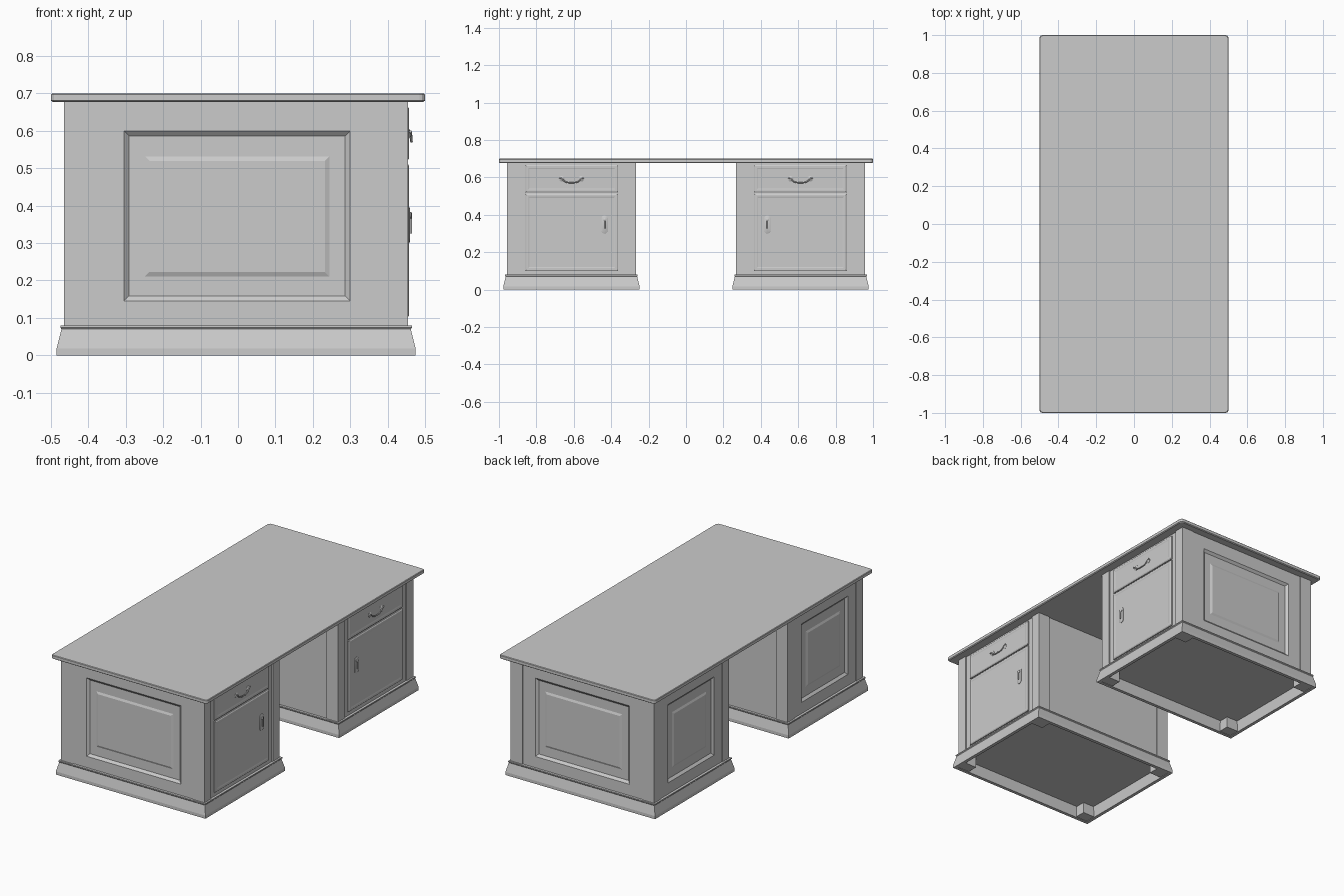
import bpy, bmesh, math

if "Cube" in bpy.data.objects:
    bpy.data.objects.remove(bpy.data.objects["Cube"])

# Pedestal extents (the +y pedestal is modelled, then mirrored across y = 0)
X0, X1, Y0, Y1, H = -0.465, 0.455, 0.268, 0.957, 0.678
POST_X, POST_Y = 0.075, 0.062


def finish(bm, name, mirror=True, bevel=0.0, smooth=False):
    bmesh.ops.recalc_face_normals(bm, faces=bm.faces[:])
    me = bpy.data.meshes.new(name)
    bm.to_mesh(me)
    bm.free()
    ob = bpy.data.objects.new(name, me)
    bpy.context.collection.objects.link(ob)
    add_mods(ob, mirror, bevel)
    if smooth:
        bpy.ops.object.select_all(action='DESELECT')
        ob.select_set(True)
        bpy.context.view_layer.objects.active = ob
        bpy.ops.object.shade_smooth_by_angle(angle=math.radians(35))
    return ob


def add_mods(ob, mirror, bevel=0.0):
    if bevel:
        b = ob.modifiers.new("edge", 'BEVEL')
        b.width, b.segments = bevel, 2
    if mirror:
        m = ob.modifiers.new("mirror", 'MIRROR')
        m.use_axis = (False, True, False)


def box(name, x0, x1, y0, y1, z0, z1, **kw):
    bm = bmesh.new()
    bmesh.ops.create_cube(bm, size=1)
    for v in bm.verts:
        v.co = ((x0 + x1) / 2 + v.co.x * (x1 - x0),
                (y0 + y1) / 2 + v.co.y * (y1 - y0),
                (z0 + z1) / 2 + v.co.z * (z1 - z0))
    return finish(bm, name, **kw)


def loft(name, rings, closed=False, **kw):
    """Bridge successive loops of points; cap the ends or join them up."""
    bm = bmesh.new()
    vs = [[bm.verts.new(p) for p in r] for r in rings]
    n = len(vs[0])
    pairs = list(zip(vs, vs[1:])) + ([(vs[-1], vs[0])] if closed else [])
    for a, b in pairs:
        for i in range(n):
            j = (i + 1) % n
            bm.faces.new((a[i], a[j], b[j], b[i]))
    if not closed:
        bm.faces.new(vs[0])
        bm.faces.new(vs[-1])
    return finish(bm, name, **kw)


def rect(u0, u1, v0, v1, inset=0.0):
    a, b, c, d = u0 + inset, u1 - inset, v0 + inset, v1 - inset
    return [(a, c), (b, c), (b, d), (a, d)]


def on_outer(u, v, d):
    return (u, Y1 + d, v)


def on_drawer_side(u, v, d):
    return (X1 + d, u, v)


def on_back_side(u, v, d):
    return (X0 - d, u, v)


def panel(name, place, levels):
    loft(name, [[place(u, v, d) for u, v in r] for r, d in levels])


def framed_panel(name, place, frame, opening):
    # frame with a chamfered recess and a slightly raised field
    field = (opening[0] + 0.056, opening[1] - 0.056, opening[2] + 0.066, opening[3] - 0.068)
    panel(name, place, [
        (rect(*frame), -0.03), (rect(*frame), -0.004),
        (rect(*opening), -0.004), (rect(*opening, 0.014), -0.016),
        (rect(*field), -0.016), (rect(*field, 0.012), -0.011)])


# Table top with rounded corners
bm = bmesh.new()
r = 0.015
pts = []
for k, (sx, sy) in enumerate([(1, 1), (-1, 1), (-1, -1), (1, -1)]):
    for i in range(4):
        a = math.radians(90 * k + 30 * i)
        pts.append((sx * (0.5 - r) + r * math.cos(a), sy * (1 - r) + r * math.sin(a)))
bm.free()
loft("table_top", [[(x * s, y * (1 - (1 - s) / 2), z) for x, y in pts]
                   for s, z in [(0.99, 0.677), (1, 0.681), (1, 0.697), (0.994, 0.7)]], mirror=False)

# Carcass and corner posts
box("carcass", X0 + 0.025, X1 - 0.025, Y0 + 0.02, Y1 - 0.025, 0.065, H)
for px, xn in ((X0, "back"), (X1 - POST_X, "drawer")):
    for py, yn in ((Y0, "inner"), (Y1 - POST_Y, "outer")):
        box(f"{xn}_{yn}_post", px, px + POST_X, py, py + POST_Y, 0.002, H)

# Side panels, back panels, plain kneehole panels
framed_panel("outer_side_panel", on_outer,
             (X0 + POST_X, X1 - POST_X, 0.065, H), (-0.305, 0.3, 0.145, 0.6))
framed_panel("back_panel", on_back_side,
             (Y0 + POST_Y, Y1 - POST_Y, 0.065, H), (0.4, 0.825, 0.145, 0.6))
box("kneehole_panel", X0 + POST_X, X1 - POST_X, Y0 + 0.006, Y0 + 0.03, 0.065, H)

# Drawer and door fronts on a recessed frame
box("drawer_frame", X1 - 0.03, X1 - 0.008, Y0 + POST_Y, Y1 - POST_Y, 0.065, H)
for name, r in (("drawer_front", (0.363, 0.86, 0.52, 0.666)),
                ("door_front", (0.363, 0.86, 0.1, 0.513))):
    panel(name, on_drawer_side, [
        (rect(*r), -0.012), (rect(*r), -0.002), (rect(*r, 0.006), 0.002),
        (rect(*r, 0.016), 0.002), (rect(*r, 0.022), 0.0005)])

# Flared plinth: hollow skirt swept around the pedestal
profile = [(0.02, 0), (0.02, 0.018), (0.007, 0.07), (0.01, 0.074), (0.01, 0.08),
           (-0.004, 0.08), (-0.004, 0.065), (0.001, 0)]
loft("plinth", [[(x, y, z) for x, y in rect(X0, X1, Y0, Y1, -o)] for o, z in profile],
     closed=True)


# Handles
def tube(name, points, radius):
    cu = bpy.data.curves.new(name, 'CURVE')
    cu.dimensions = '3D'
    cu.bevel_depth, cu.bevel_resolution, cu.resolution_u = radius, 2, 6
    cu.use_fill_caps = True
    sp = cu.splines.new('BEZIER')
    sp.bezier_points.add(len(points) - 1)
    for bp, p in zip(sp.bezier_points, points):
        bp.co = p
        bp.handle_left_type = bp.handle_right_type = 'AUTO'
    ob = bpy.data.objects.new(name, cu)
    bpy.context.collection.objects.link(ob)
    bpy.ops.object.select_all(action='DESELECT')
    ob.select_set(True)
    bpy.context.view_layer.objects.active = ob
    bpy.ops.object.convert(target='MESH')
    add_mods(bpy.context.object, True)


def disc(name, cy, cz, ry, straight, levels, n=20):
    """Round or stadium-shaped plate lying on the drawer side."""
    rings = []
    for k, d in levels:
        ring = []
        for i in range(n):
            a = 2 * math.pi * (i + 0.5) / n
            ring.append((X1 + d, cy + ry * k * math.cos(a),
                         cz + ry * k * math.sin(a) + math.copysign(straight, math.sin(a))))
        rings.append(ring)
    loft(name, rings, smooth=True)


hy, hz = 0.612, 0.592
for s in (-1, 1):
    disc("drawer_rosette", hy + s * 0.052, hz, 0.015, 0,
         [(1, 0), (1, 0.002), (0.7, 0.004), (0.4, 0.007), (0.2, 0.008)])
tube("drawer_pull", [(X1 + d, hy + y, hz + z) for y, z, d in [
    (-0.066, 0.006, 0.006), (-0.052, 0.001, 0.007), (-0.036, -0.014, 0.008), (0, -0.02, 0.009),
    (0.036, -0.014, 0.008), (0.052, 0.001, 0.007), (0.066, 0.006, 0.006)]], 0.0035)

dy, dz = 0.435, 0.348
disc("door_plate", dy, dz, 0.018, 0.03, [(1, 0), (1, 0.003), (0.8, 0.005)])
disc("door_knob", dy, dz + 0.026, 0.009, 0, [(1, 0.003), (1, 0.008), (0.6, 0.01)], 14)
tube("door_drop_pull", [(X1 + 0.007, dy, dz + z) for z in (0.026, 0.005, -0.022)], 0.0035)
